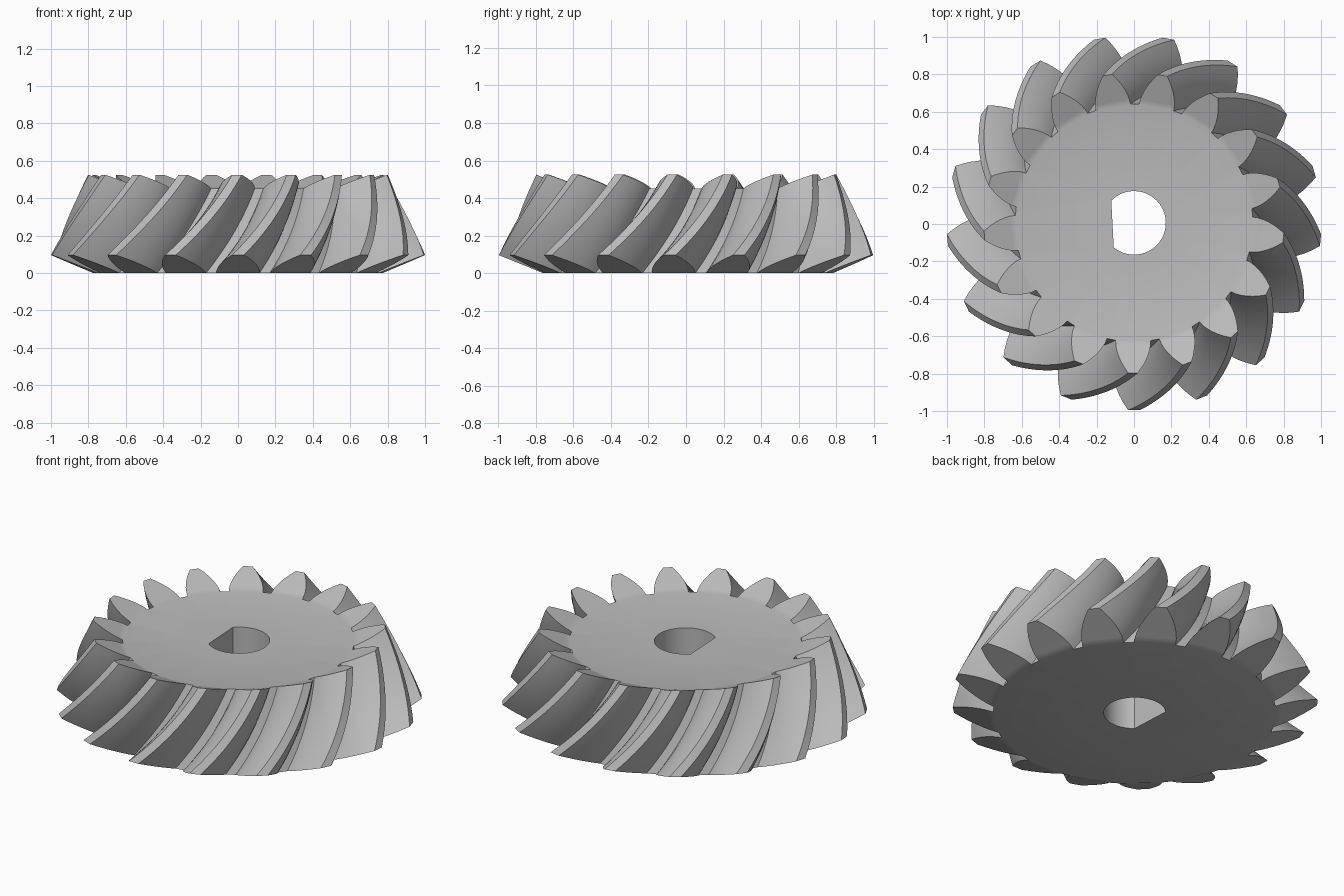
import bpy, bmesh
from math import sin, cos, pi, radians, acos

if "Cube" in bpy.data.objects:
    bpy.data.objects.remove(bpy.data.objects["Cube"], do_unlink=True)

TEETH = 17
LEVELS = 12          # slices along the tooth length
STEPS = 7            # slices from tooth root to tip
CENTRE_Y = 0.006
TWIST = radians(20.8)
ROOT_LOW, ROOT_HIGH = (0.775, 0.0), (0.635, 0.452)     # (radius, z)
TIP_LOW, TIP_HIGH = (1.002, 0.096), (0.803, 0.525)
BORE_R, FLAT_DIST, FLAT_DIR = 0.17, 0.115, radians(183)


def mix(a, b, t):
    return a + (b - a) * t


def tooth_point(tooth, s, h, side):
    """Point on a flank: s along the tooth, h from root to tip, side -1 or 1."""
    root = [mix(a, b, s) for a, b in zip(ROOT_LOW, ROOT_HIGH)]
    tip = [mix(a, b, s) for a, b in zip(TIP_LOW, TIP_HIGH)]
    r, z = mix(root[0], tip[0], h), mix(root[1], tip[1], h)
    half = radians(mix(8.5, 1.8, h ** 1.5))
    spiral = TWIST * s + radians(4) * s * (1 - s)
    a = -pi / 2 + 2 * pi * tooth / TEETH + spiral + side * half
    return r * cos(a), r * sin(a) + CENTRE_Y, z


bm = bmesh.new()
heights = [i / (STEPS - 1) for i in range(STEPS)]

# Toothed rings, one per level, each running around the whole gear
rings = []
for level in range(LEVELS + 1):
    s = level / LEVELS
    ring = []
    for tooth in range(TEETH):
        ring += [bm.verts.new(tooth_point(tooth, s, h, -1)) for h in heights]
        ring += [bm.verts.new(tooth_point(tooth, s, h, 1)) for h in reversed(heights)]
    rings.append(ring)


def bridge(low, high):
    n = len(low)
    for i in range(n):
        j = (i + 1) % n
        bm.faces.new((low[i], low[j], high[j], high[i]))


for low, high in zip(rings, rings[1:]):
    bridge(low, high)

# Bore with one flat side
corner = acos(FLAT_DIST / BORE_R)
ARC = 40
angles = [FLAT_DIR + corner + (2 * pi - 2 * corner) * i / ARC for i in range(ARC + 1)]
bores = [[bm.verts.new((BORE_R * cos(a), BORE_R * sin(a) + CENTRE_Y, z)) for a in angles]
         for z in (ROOT_LOW[1], ROOT_HIGH[1])]
bridge(bores[1], bores[0])


# Sloping tooth ends and flat discs
def loop_edges(loop):
    edges = []
    for a, b in zip(loop, loop[1:] + loop[:1]):
        edges.append(bm.edges.get((a, b)) or bm.edges.new((a, b)))
    return edges


for ring, bore in ((rings[0], bores[0]), (rings[-1], bores[1])):
    rim = []
    size = 2 * STEPS
    for tooth in range(TEETH):
        p = ring[tooth * size:(tooth + 1) * size]
        for i in range(STEPS - 1):
            bm.faces.new((p[i], p[i + 1], p[size - 2 - i], p[size - 1 - i]))
        rim += [p[0], p[-1]]
    bmesh.ops.triangle_fill(bm, use_beauty=True,
                            edges=loop_edges(rim) + loop_edges(bore))

bmesh.ops.recalc_face_normals(bm, faces=bm.faces)
mesh = bpy.data.meshes.new("spiral_bevel_gear")
bm.to_mesh(mesh)
bm.free()
gear = bpy.data.objects.new("spiral_bevel_gear", mesh)
bpy.context.collection.objects.link(gear)

# Plain grey material
grey = bpy.data.materials.new("light_grey")
grey.use_nodes = True
colour = (0.5, 0.5, 0.5, 1)
grey.diffuse_color = colour
grey.node_tree.nodes["Principled BSDF"].inputs["Base Color"].default_value = colour
mesh.materials.append(grey)

bpy.ops.object.select_all(action="DESELECT")
gear.select_set(True)
bpy.context.view_layer.objects.active = gear
bpy.ops.object.shade_smooth_by_angle(angle=radians(30))
